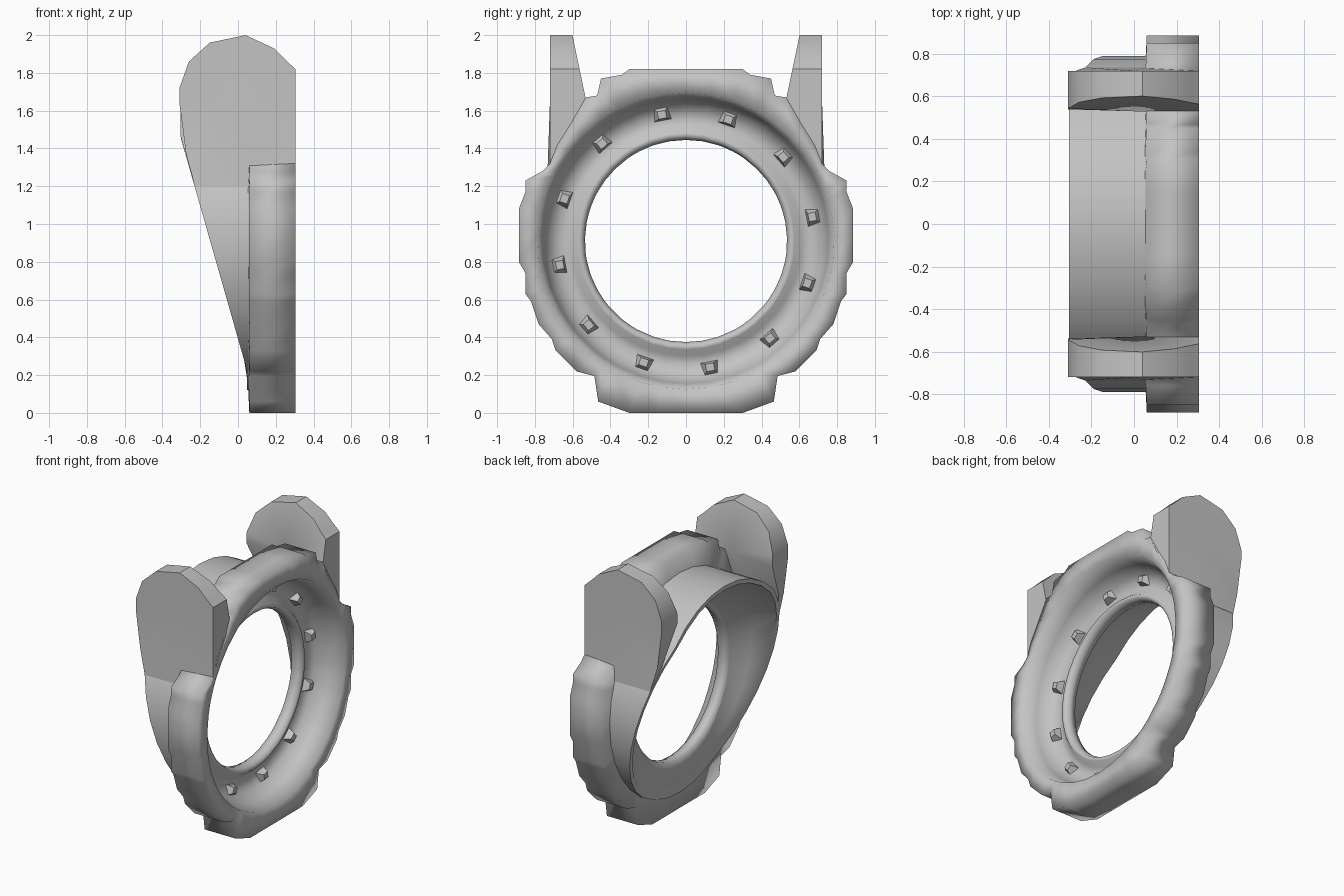
import bpy, bmesh, math
from mathutils import Vector

cube = bpy.data.objects.get("Cube")
if cube:
    bpy.data.objects.remove(cube, do_unlink=True)

CENTRE_Z = 0.91
FRONT, BACK = 0.305, 0.06

grey = bpy.data.materials.new("plain grey")
grey.use_nodes = True
grey.diffuse_color = (0.55, 0.55, 0.55, 1)
grey.node_tree.nodes["Principled BSDF"].inputs["Base Color"].default_value = grey.diffuse_color


def finish(name, bm, angle):
    bmesh.ops.recalc_face_normals(bm, faces=bm.faces)
    mesh = bpy.data.meshes.new(name)
    bm.to_mesh(mesh)
    bm.free()
    mesh.materials.append(grey)
    obj = bpy.data.objects.new(name, mesh)
    bpy.context.collection.objects.link(obj)
    bpy.ops.object.select_all(action="DESELECT")
    obj.select_set(True)
    bpy.context.view_layer.objects.active = obj
    bpy.ops.object.shade_smooth_by_angle(angle=math.radians(angle))
    return obj


def bridge(bm, first, second):
    count = len(first)
    for i in range(count):
        j = (i + 1) % count
        bm.faces.new((first[i], first[j], second[j], second[i]))


def closed_shell(name, loops, angle):
    """Join a cycle of loops into one closed tube-like skin."""
    bm = bmesh.new()
    rows = [[bm.verts.new(p) for p in loop] for loop in loops]
    for i, row in enumerate(rows):
        bridge(bm, row, rows[(i + 1) % len(rows)])
    return finish(name, bm, angle)


# Notched outer outline of the band, from top centre to bottom centre (y, z)
half = [(0, 1.82), (.15, 1.82), (.30, 1.82), (.34, 1.79), (.45, 1.77),
        (.47, 1.68), (.53, 1.67), (.61, 1.53), (.68, 1.42), (.72, 1.32),
        (.76, 1.28), (.85, 1.23), (.85, 1.17), (.885, 1.08), (.885, .94),
        (.885, .80), (.85, .74), (.85, .63), (.82, .59), (.78, .47),
        (.71, .39), (.69, .33), (.58, .22), (.485, .195), (.465, .06),
        (.30, 0), (.15, 0), (0, 0)]
outline = half + [(-y, z) for y, z in reversed(half[1:-1])]
angles = [math.atan2(z - CENTRE_Z, y) for y, z in outline]


def circle(radius, x, turns):
    return [(x, radius * math.cos(a), CENTRE_Z + radius * math.sin(a)) for a in turns]


# Front band with a deep dished inner face and raised inner lip
band_loops = [[(x, y, z) for y, z in outline] for x in (BACK, FRONT)]
dish = [(.785, FRONT), (.755, .20), (.72, .11), (.66, .085), (.61, .09),
        (.575, .13), (.55, .13), (.535, .09), (.54, .05), (.60, .045)]
band_loops += [circle(r, x, angles) for r, x in dish]
closed_shell("front_band", band_loops, 100)


# Rear hood, cut by a slanted opening, with a hollow flared inside
def slant(point, depth=1.0):
    """Move a point back to the opening, or part of the way there."""
    x, y, z = point
    edge = BACK - 0.005 - (z - 0.2) * 0.285
    edge = max(-0.305, min(BACK - 0.012, edge))
    return (BACK + (edge - BACK) * depth, y, z)


even = [math.tau * i / 32 for i in range(32)]
closed_shell("rear_hood", [
    circle(.79, BACK + .01, even),
    [slant(p) for p in circle(.79, 0, even)],
    [slant(p) for p in circle(.76, 0, even)],
    [slant(p, 0.45) for p in circle(.69, 0, even)],
    circle(.56, BACK - .01, even)], 60)

# Rounded side ears: profile in x and z, thinner toward the top
ear_profile = [(BACK, 1.2), (FRONT, 1.30), (FRONT, 1.66), (FRONT, 1.82), (.26, 1.86),
               (.19, 1.93), (.04, 2.0), (-.15, 1.96), (-.26, 1.86), (-.31, 1.72),
               (-.31, 1.64), (-.275, 1.37), (-.228, 1.2)]


def ear_inner(z):
    if z > 1.66:
        return 0.53 + (z - 1.66) * 0.21
    return min(0.71, 0.53 + (1.66 - z) * 0.46)


def ear_outer(z):
    return 0.72 + max(0, 1.3 - z) * 0.16


for side, label in ((1, "rear_ear"), (-1, "front_ear")):
    bm = bmesh.new()
    outer = [bm.verts.new((x, side * ear_outer(z), z)) for x, z in ear_profile]
    inner = [bm.verts.new((x, side * ear_inner(z), z)) for x, z in ear_profile]
    bridge(bm, outer, inner)
    for rim, y in ((outer, 0.72), (inner, ear_inner(1.66))):
        hub = bm.verts.new((0, side * y, 1.66))
        for i, v in enumerate(rim):
            bm.faces.new((v, rim[(i + 1) % len(rim)], hub))
    finish(label, bm, 35)

# Small pointed studs around the floor of the dish
for i in range(12):
    turn = math.radians(10.8 + 30 * i)
    out = Vector((0, math.cos(turn), math.sin(turn)))
    along = Vector((0, -math.sin(turn), math.cos(turn)))
    base = Vector((0.085, 0, CENTRE_Z)) + out * 0.69
    lift = Vector((0.05, 0, 0)) - out * 0.01
    bm = bmesh.new()
    square = ((-1, -1), (1, -1), (1, 1), (-1, 1))
    corners = [bm.verts.new(base + along * a * 0.045 + out * b * 0.04) for a, b in square]
    tops = [bm.verts.new(base + along * a * 0.022 + out * b * 0.02 + lift) for a, b in square]
    bridge(bm, corners, tops)
    bm.faces.new(corners)
    bm.faces.new(tops)
    finish("dish_stud_%d" % (i + 1), bm, 30)
